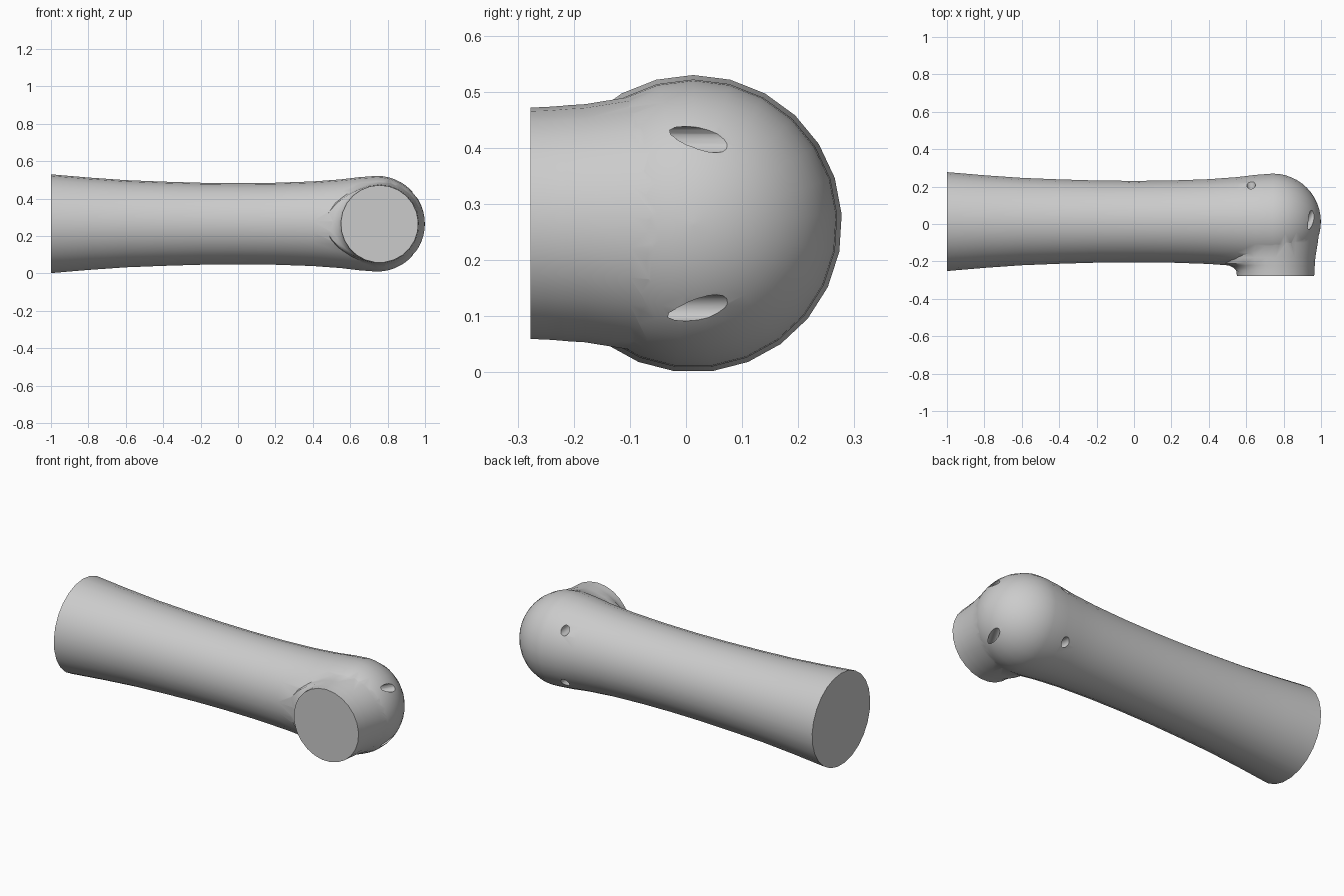
import bpy, bmesh, math
from mathutils import Vector, Matrix

SIDES = 25
MID_Y, MID_Z = 0.013, 0.265
BALL_X, BALL_R = 0.742, 0.257

cube = bpy.data.objects.get("Cube")
if cube:
    bpy.data.objects.remove(cube, do_unlink=True)

grey = bpy.data.materials.new("plain_grey")
grey.use_nodes = True
grey.diffuse_color = (0.6, 0.6, 0.6, 1)
grey.node_tree.nodes["Principled BSDF"].inputs["Base Color"].default_value = (0.6, 0.6, 0.6, 1)


def loft(name, rings):
    """Skin a list of point rings and close both ends."""
    bm = bmesh.new()
    loops = [[bm.verts.new(p) for p in ring] for ring in rings]
    for a, b in zip(loops, loops[1:]):
        for i in range(len(a)):
            j = (i + 1) % len(a)
            bm.faces.new((a[i], a[j], b[j], b[i]))
    bm.faces.new(loops[0])
    bm.faces.new(loops[-1])
    bmesh.ops.recalc_face_normals(bm, faces=bm.faces)
    mesh = bpy.data.meshes.new(name)
    bm.to_mesh(mesh)
    bm.free()
    mesh.materials.append(grey)
    obj = bpy.data.objects.new(name, mesh)
    bpy.context.collection.objects.link(obj)
    return obj


def boolean(obj, other, operation):
    mod = obj.modifiers.new(other.name, 'BOOLEAN')
    mod.object, mod.operation, mod.solver = other, operation, 'EXACT'
    bpy.context.view_layer.objects.active = obj
    bpy.ops.object.modifier_apply(modifier=mod.name)
    bpy.data.objects.remove(other, do_unlink=True)


angles = [math.tau * i / SIDES for i in range(SIDES)]

# Waisted limb running along x, ending in a round ball
profile = [(-1, 0.265), (-0.8, 0.248), (-0.6, 0.234), (-0.4, 0.226), (-0.2, 0.22),
           (0, 0.218), (0.2, 0.22), (0.4, 0.227), (0.55, 0.238), (0.65, 0.25)]
for k in range(12):
    t = math.pi / 2 * k / 12
    profile.append((BALL_X + BALL_R * math.sin(t), BALL_R * math.cos(t)))
profile.append((BALL_X + BALL_R, 0.004))
limb = loft("limb", [[(x, MID_Y + r * math.sin(a), MID_Z + r * math.cos(a)) for a in angles]
                     for x, r in profile])

# Short side stub facing the front, blended towards the limb on one side
stub_profile = [(-0.277, 0.207, 0), (-0.25, 0.208, 0.003), (-0.235, 0.209, 0.015),
                (-0.222, 0.21, 0.04), (-0.212, 0.211, 0.08), (-0.18, 0.213, 0.1),
                (-0.1, 0.226, 0.11), (0.013, 0.241, 0.06)]
stub = loft("stub", [[(0.757 + (r + flare * max(0, -math.sin(a)) ** 2) * math.sin(a), y,
                       MID_Z + r * math.cos(a)) for a in angles]
                     for y, r, flare in stub_profile])
boolean(limb, stub, 'UNION')

# Two pairs of slanted drill holes, mirrored above and below the middle
for x, y, direction in [(0.95, 0.035, (-0.5, -0.87, 0)), (0.627, 0.2, (0.1, -1, 0))]:
    d = Vector(direction).normalized()
    for side in (-1, 1):
        start = Vector((x, y, MID_Z + side * 0.15))
        across = d.cross(Vector((0, 0, 1)))
        rings = []
        for depth in (-0.15, 0.2):
            rings.append([start + d * depth
                          + 0.0235 * (across * math.cos(math.tau * i / 16)
                                      + Vector((0, 0, math.sin(math.tau * i / 16))))
                          for i in range(16)])
        boolean(limb, loft("drill", rings), 'DIFFERENCE')

# Smooth shading with crisp rims
bpy.ops.object.select_all(action='DESELECT')
limb.select_set(True)
bpy.context.view_layer.objects.active = limb
bpy.ops.object.shade_smooth_by_angle(angle=math.radians(35))
